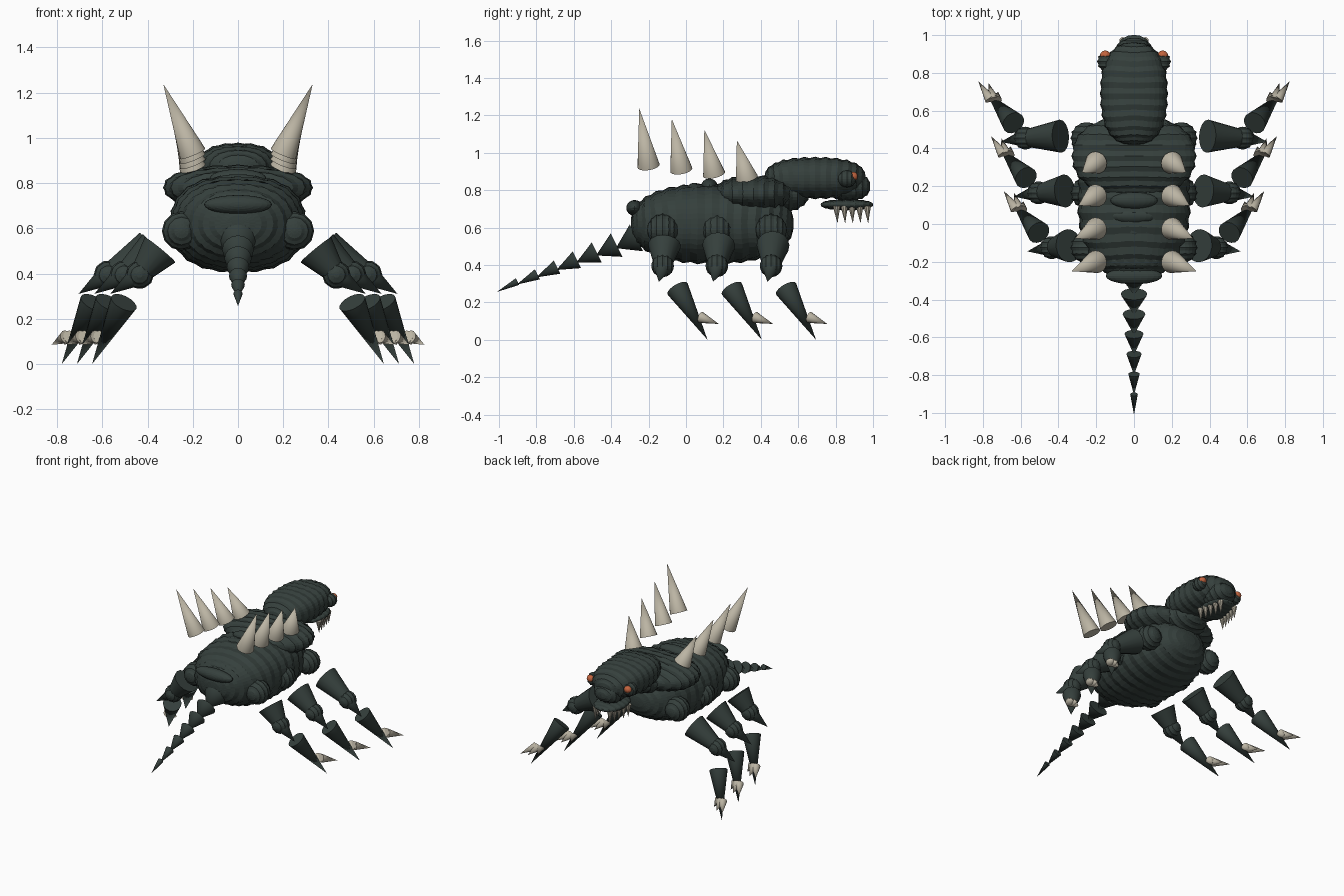
import bpy, math
from mathutils import Vector

if "Cube" in bpy.data.objects:
    bpy.data.objects.remove(bpy.data.objects["Cube"])


def mat(name, rgb):
    m = bpy.data.materials.new(name)
    m.diffuse_color = (*rgb, 1)
    m.use_nodes = True
    m.node_tree.nodes["Principled BSDF"].inputs["Base Color"].default_value = m.diffuse_color
    return m


HIDE = mat("dark green hide", (0.036, 0.051, 0.046))
BONE = mat("bone", (0.50, 0.46, 0.37))
EYE = mat("orange eye", (0.55, 0.13, 0.05))


def blob(name, c, r, m=HIDE, p=2.0, bump=0.0, seg=32, rings=20):
    """Rounded lump; p above 2 makes it boxier, bump adds rows of scales."""
    bpy.ops.mesh.primitive_uv_sphere_add(segments=seg, ring_count=rings, radius=1,
                                         rotation=(math.pi / 2, 0, 0))
    o = bpy.context.object
    bpy.ops.object.transform_apply(rotation=True)
    o.name = name
    r = Vector(r)
    for v in o.data.vertices:
        n = v.co.copy()
        k = sum(abs(a) ** p for a in n) ** (-1 / p)
        row = math.asin(max(-1, min(1, n.y))) * rings / math.pi
        col = math.atan2(n.z, n.x) * seg / math.tau
        wave = math.cos(row * math.pi) * (0.6 + 0.4 * math.cos(col * math.pi))
        fade = 1 - abs(n.y) ** 6
        v.co = n * k * r + n * bump * wave * fade
    o.location = c
    o.data.materials.append(m)
    return o


def cone(name, base, tip, r1, r2=0.0, m=HIDE, sides=16):
    """Cone running from the base centre to the tip."""
    a, b = Vector(base), Vector(tip)
    d = b - a
    bpy.ops.mesh.primitive_cone_add(vertices=sides, radius1=r1, radius2=r2,
                                    depth=d.length, location=(a + b) / 2)
    o = bpy.context.object
    o.name = name
    o.rotation_euler = d.to_track_quat('Z', 'Y').to_euler()
    o.data.materials.append(m)
    bpy.ops.object.shade_smooth_by_angle(angle=math.radians(30))
    return o


# Trunk, shoulders and neck
blob("body", (0, 0.14, 0.62), (0.295, 0.435, 0.21), p=2.4, bump=0.008, seg=48, rings=36)
blob("shoulders", (0, 0.36, 0.78), (0.325, 0.21, 0.095), p=2.3, bump=0.007, seg=40, rings=24)
blob("neck", (0, 0.5, 0.78), (0.16, 0.16, 0.10), bump=0.006)

# Head, snout and jaw
blob("head", (0, 0.69, 0.865), (0.175, 0.27, 0.108), p=2.5, bump=0.006, seg=40, rings=30)
blob("snout", (0, 0.87, 0.82), (0.105, 0.115, 0.075), p=2.3, bump=0.004)
blob("lower_jaw", (0, 0.86, 0.722), (0.105, 0.14, 0.028), p=2.3, bump=0.003)

# Plates across the back
for i in range(6):
    t = i / 5
    blob("back_plate", (0, -0.275 + 0.4 * t, 0.705 + 0.115 * t),
         (0.15 - 0.025 * t, 0.044, 0.042), seg=24, rings=12)

# Tail of nested cones
for i in range(7):
    t = i / 6
    y, z = -0.265 - 0.106 * i, 0.545 - 0.039 * i
    cone("tail_segment", (0, y, z), (0, y - 0.11, z - 0.055), 0.08 - 0.06 * t)

for s in (-1, 1):
    # Brows, eyes and teeth
    blob("brow", (s * 0.148, 0.86, 0.86), (0.045, 0.05, 0.045), bump=0.003, seg=20, rings=12)
    blob("eye", (s * 0.152, 0.893, 0.873), (0.028, 0.025, 0.025), EYE, seg=16, rings=10)
    for i in range(5):
        y = 0.81 + 0.041 * i
        x = s * (0.095 - 0.009 * i)
        cone("tooth", (x, y - 0.005, 0.715), (x, y, 0.622), 0.02, m=BONE, sides=10)

    # Back spikes
    for i in range(4):
        cone("back_spike", (s * 0.2, -0.2 + 0.175 * i, 0.93 - 0.022 * i),
             (s * (0.33 - 0.018 * i), -0.25 + 0.174 * i, 1.237 - 0.057 * i),
             0.06, m=BONE, sides=20)

    # Three legs on each side
    for i in range(3):
        dy = 0.29 * i
        dx = 0.07 * i
        blob("hip", (s * 0.25, -0.125 + dy, 0.588), (0.083, 0.083, 0.083), bump=0.004,
             seg=24, rings=16)
        knee = (s * (0.435 + dx), -0.125 + dy, 0.395)
        cone("upper_leg", (s * (0.345 + 0.022 * i), -0.115 + dy, 0.505), knee, 0.088, 0.045)
        blob("knee", knee, (0.06, 0.06, 0.06), bump=0.003, seg=20, rings=14)
        cone("knee_spike", knee, (s * (0.565 + dx), -0.145 + dy, 0.31), 0.05)
        dx = 0.067 * i
        cone("lower_leg", (s * (0.505 + dx), -0.045 + dy, 0.272),
             (s * (0.645 + dx), 0.115 + dy, 0.0), 0.062)
        for tx, ty in ((0.69, 0.175), (0.635, 0.165), (0.585, 0.12)):
            bx = 0.61 + (tx - 0.635) * 0.3
            cone("claw", (s * (bx + dx), 0.08 + dy, 0.12), (s * (tx + dx), ty + dy, 0.085),
                 0.03, m=BONE, sides=12)
